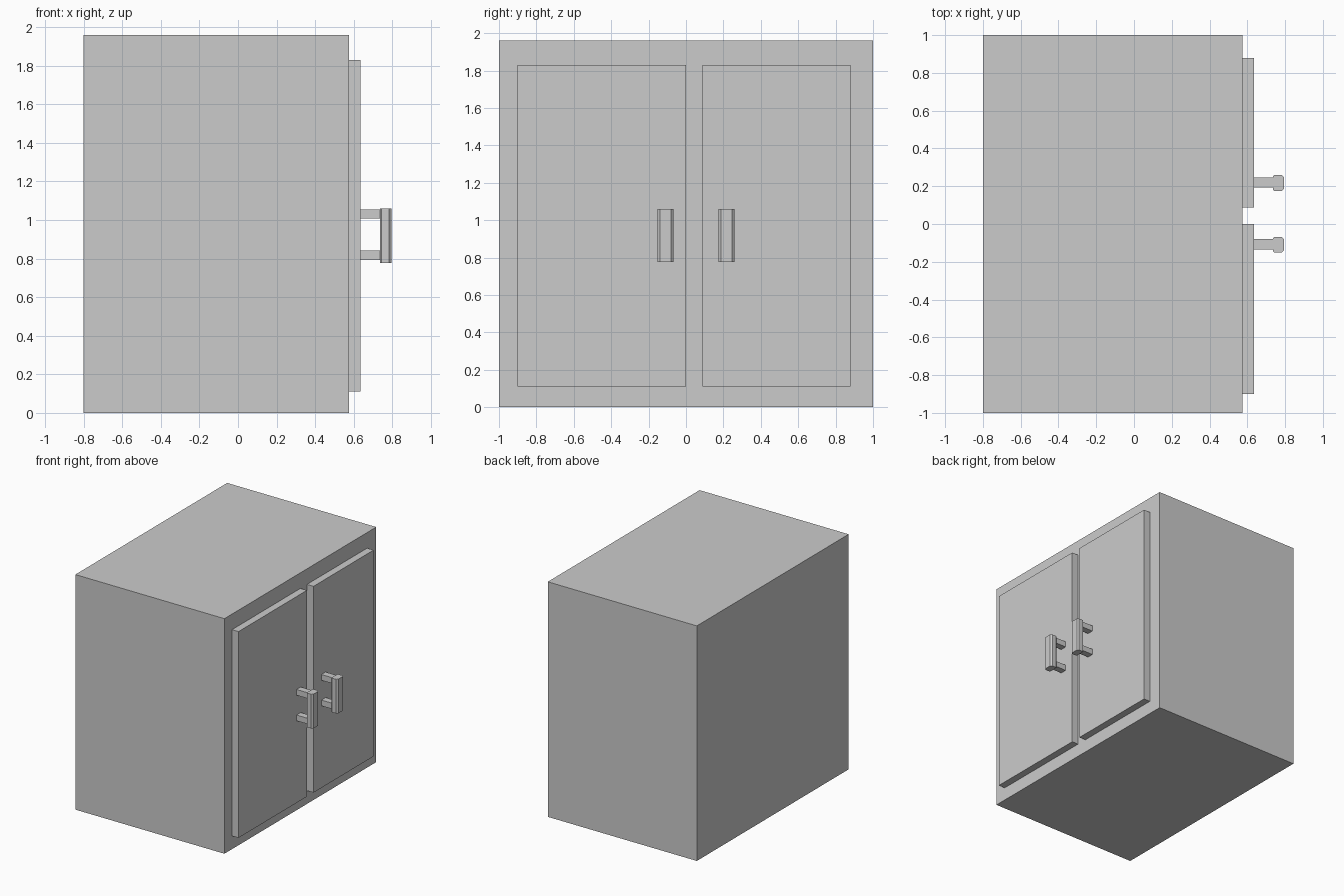
import bpy, bmesh

if "Cube" in bpy.data.objects:
    bpy.data.objects.remove(bpy.data.objects["Cube"])


def prism(name, outline, z0, z1):
    """Extrude a flat XY outline from z0 up to z1."""
    bm = bmesh.new()
    base = bm.faces.new([bm.verts.new((x, y, z0)) for x, y in outline])
    top = bmesh.ops.extrude_face_region(bm, geom=[base])["geom"]
    verts = [v for v in top if isinstance(v, bmesh.types.BMVert)]
    bmesh.ops.translate(bm, verts=verts, vec=(0, 0, z1 - z0))
    bmesh.ops.recalc_face_normals(bm, faces=bm.faces)
    mesh = bpy.data.meshes.new(name)
    bm.to_mesh(mesh)
    bm.free()
    obj = bpy.data.objects.new(name, mesh)
    bpy.context.collection.objects.link(obj)
    return obj


def box(name, x0, x1, y0, y1, z0, z1):
    return prism(name, [(x0, y0), (x1, y0), (x1, y1), (x0, y1)], z0, z1)


BODY_X, DOOR_X, BAR_X, END_X = 0.575, 0.635, 0.737, 0.795

# Cabinet body
box("cabinet_body", -0.8, BODY_X, -1, 1, 0, 1.96)

# Doors of slightly different widths, each with a pull handle
for side, y0, y1, handle_y in (("left", -0.90, 0.0, -0.11), ("right", 0.088, 0.88, 0.217)):
    box(side + "_door", BODY_X, DOOR_X, y0, y1, 0.11, 1.83)

    # Vertical grip with chamfered edges
    half, inner, outer = 0.042, 0.006, 0.013
    profile = [(BAR_X, half - inner), (BAR_X + inner, half),
               (END_X - outer, half), (END_X, half - outer)]
    profile += [(x, -y) for x, y in reversed(profile)]
    prism(side + "_handle_grip", [(x, handle_y + y) for x, y in profile], 0.776, 1.061)

    # Two posts joining the grip to the door
    for level, z in (("lower", 0.818), ("upper", 1.031)):
        box(f"{side}_handle_{level}_post", DOOR_X, BAR_X,
            handle_y - 0.025, handle_y + 0.03, z - 0.024, z + 0.024)
